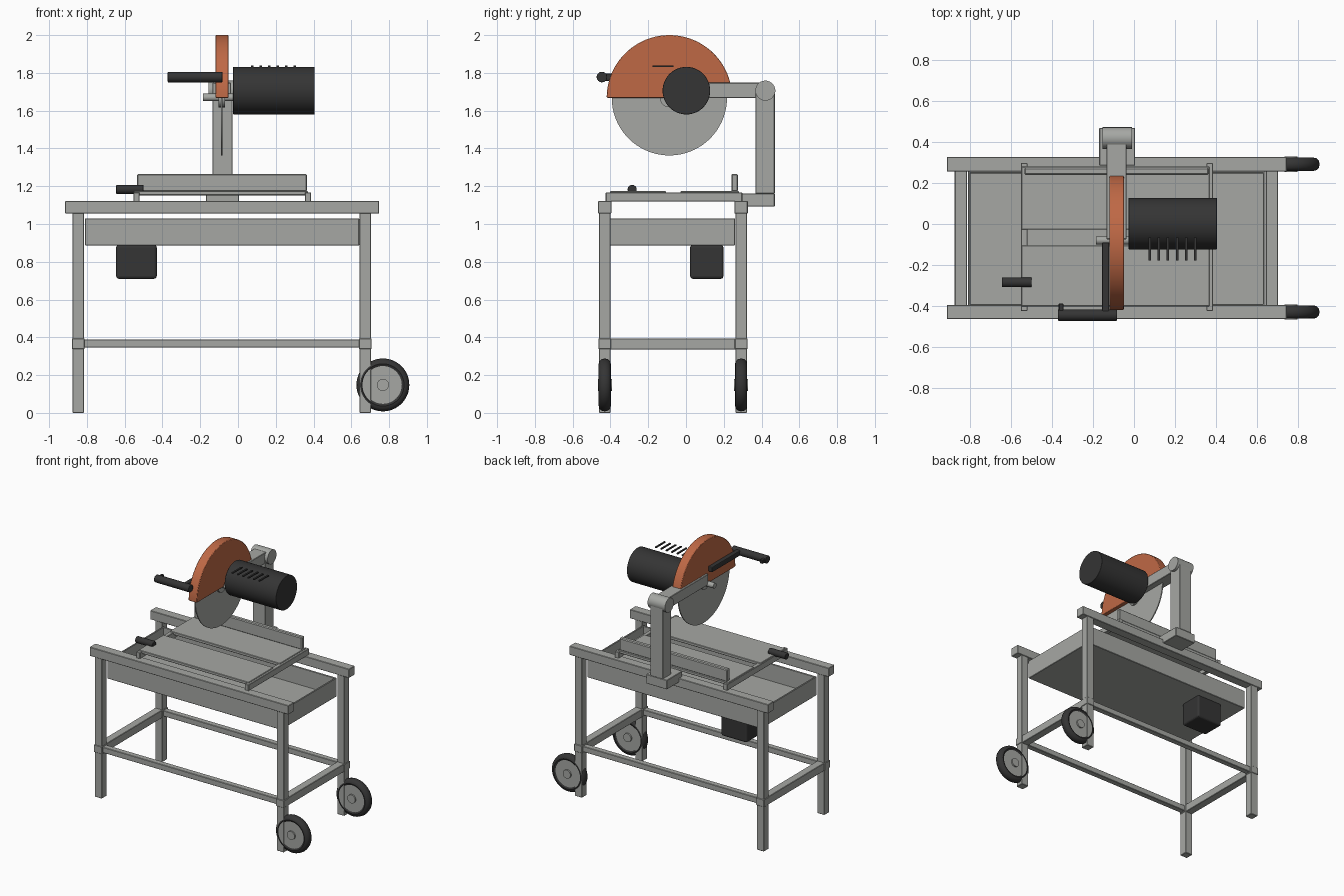
import bpy, bmesh, math
from mathutils import Matrix, Vector

if "Cube" in bpy.data.objects:
    bpy.data.objects.remove(bpy.data.objects["Cube"])


def material(name, rgb):
    m = bpy.data.materials.new(name)
    m.diffuse_color = (*rgb, 1)
    m.use_nodes = True
    m.node_tree.nodes["Principled BSDF"].inputs["Base Color"].default_value = m.diffuse_color
    return m


STEEL = material("grey steel", (0.38, 0.39, 0.37))
BLACK = material("black rubber", (0.035, 0.035, 0.035))
ORANGE = material("orange paint", (0.52, 0.14, 0.06))


def finish(name, bm, mat, bevel=0.0, segments=1, smooth=False):
    bmesh.ops.recalc_face_normals(bm, faces=bm.faces[:])
    mesh = bpy.data.meshes.new(name)
    bm.to_mesh(mesh)
    bm.free()
    mesh.materials.append(mat)
    ob = bpy.data.objects.new(name, mesh)
    bpy.context.collection.objects.link(ob)
    if bevel:
        mod = ob.modifiers.new("edge bevel", 'BEVEL')
        mod.width, mod.segments, mod.limit_method = bevel, segments, 'ANGLE'
    if smooth:
        bpy.ops.object.select_all(action='DESELECT')
        ob.select_set(True)
        bpy.context.view_layer.objects.active = ob
        bpy.ops.object.shade_smooth_by_angle(angle=math.radians(35))
    return ob


def box(name, x, y, z, mat=STEEL, bevel=0.003, segments=1):
    """Box from (min, max) ranges."""
    bm = bmesh.new()
    bmesh.ops.create_cube(bm, size=1)
    for v in bm.verts:
        v.co = Vector([(r[0] + r[1]) / 2 + c * (r[1] - r[0])
                       for r, c in zip((x, y, z), v.co)])
    return finish(name, bm, mat, bevel, segments)


def rod(name, x, y, z, r, mat=STEEL, n=40, bevel=0.0):
    """Cylinder along x."""
    bm = bmesh.new()
    bmesh.ops.create_cone(bm, cap_ends=True, segments=n, radius1=r, radius2=r, depth=x[1] - x[0])
    bm.transform(Matrix.Translation(((x[0] + x[1]) / 2, y, z)) @ Matrix.Rotation(math.pi / 2, 4, 'Y'))
    return finish(name, bm, mat, bevel, 3, True)


def wheel_part(name, profile, centre, mat):
    """Closed (radius, offset) profile turned about y."""
    bm = bmesh.new()
    n = 48
    rings = []
    for i in range(n):
        a = 2 * math.pi * i / n
        rings.append([bm.verts.new(Vector(centre) + Vector((r * math.cos(a), o, r * math.sin(a))))
                      for r, o in profile])
    for i in range(n):
        a, b = rings[i], rings[(i + 1) % n]
        for j in range(len(profile)):
            k = (j + 1) % len(profile)
            bm.faces.new((a[j], a[k], b[k], b[j]))
    bmesh.ops.remove_doubles(bm, verts=bm.verts[:], dist=1e-5)
    return finish(name, bm, mat, smooth=True)


# Stand: legs, collars, rails and stretchers
LEG_X, LEG_Y = (-0.846, 0.674), (-0.43, 0.292)
for y in LEG_Y:
    for x in LEG_X:
        box("leg", (x - .03, x + .03), (y - .03, y + .03), (0, 1.06))
        box("leg_collar", (x - .034, x + .034), (y - .034, y + .034), (.338, .394))
    box("top_rail", (-.915, .747), (y - .035, y + .035), (1.055, 1.122))
    box("long_stretcher", (LEG_X[0], LEG_X[1]), (y - .022, y + .022), (.345, .388))
for x in LEG_X:
    box("cross_stretcher", (x - .03, x + .03), LEG_Y, (.335, .395))

# Water tray
TX, TY, TZ = (-.81, .642), (-.402, .26), (.887, 1.03)
box("tray_floor", TX, TY, (.887, .9))
for lo, hi in ((TX[0], TX[0] + .012), (TX[1] - .012, TX[1])):
    box("tray_end_wall", (lo, hi), TY, TZ)
for lo, hi in ((TY[0], TY[0] + .012), (TY[1] - .012, TY[1])):
    box("tray_side_wall", TX, (lo, hi), TZ)
box("pump", (-.645, -.43), (.022, .198), (.71, .89), BLACK, .014, 3)

# Sliding table with a slot between two plates
for x in (-.537, .37):
    box("table_runner", (x - .016, x + .016), (-.425, .298), (1.12, 1.168))
box("front_table_plate", (-.55, .37), (-.402, -.105), (1.152, 1.174))
box("rear_table_plate", (-.55, .37), (-.028, .28), (1.152, 1.174))
box("fence", (-.535, .365), (.24, .275), (1.172, 1.265), bevel=.006)
rod("table_knob", (-.645, -.50), -.285, 1.183, .024, BLACK, 24, .004)

# Column, pivot and arm
box("column_foot", (-.17, .005), (.285, .47), (1.092, 1.162))
box("column", (-.135, -.03), (.367, .47), (1.16, 1.71))
rod("pivot", (-.155, -.01), .42, 1.706, .053)
box("arm", (-.135, -.036), (-.075, .42), (1.666, 1.748))

# Blade, flange and spindle
CY, CZ = -.088, 1.668
rod("blade", (-.089, -.081), CY, CZ, .305, n=72)
rod("blade_flange", (-.102, -.068), CY, CZ, .05)
rod("spindle", (-.185, .0), -.08, 1.67, .02, n=24)

# Half-round blade guard
bm = bmesh.new()
n = 40
ring = [bm.verts.new((-.12, CY + .332 * math.cos(math.pi * i / n), CZ + .332 * math.sin(math.pi * i / n)))
        for i in range(n + 1)]
face = bm.faces.new(ring)
ext = bmesh.ops.extrude_face_region(bm, geom=[face])
bmesh.ops.translate(bm, vec=(.07, 0, 0),
                    verts=[g for g in ext["geom"] if isinstance(g, bmesh.types.BMVert)])
finish("blade_guard", bm, ORANGE, .004, 2, True)

# Motor with cooling fins
rod("motor", (-.026, .405), .002, 1.706, .126, BLACK, 48, .003)
for i in range(6):
    x = .076 + i * .0448
    box("motor_fin", (x - .006, x + .006), (-.178, -.066), (1.831, 1.839), BLACK, 0)

# Pull handle
box("handle_bar", (-.156, -.121), (-.44, -.09), (1.758, 1.797), BLACK, .006, 2)
rod("handle_grip", (-.372, -.082), -.445, 1.778, .028, BLACK, 28, .004)
box("handle_switch", (-.368, -.345), (-.43, -.388), (1.765, 1.793), BLACK)

# Wheels: rounded tyre, rim disc and hub
tyre = [(.1, -.026), (.112, -.032), (.125, -.029), (.136, -.018), (.14, 0),
        (.136, .018), (.125, .029), (.112, .032), (.1, .026)]
for y in LEG_Y:
    c = (.767, y, .148)
    wheel_part("tyre", tyre, c, BLACK)
    wheel_part("rim", [(0, -.026), (.104, -.026), (.104, .026), (0, .026)], c, STEEL)
    wheel_part("hub", [(0, -.037), (.032, -.037), (.032, .037), (0, .037)], c, STEEL)
